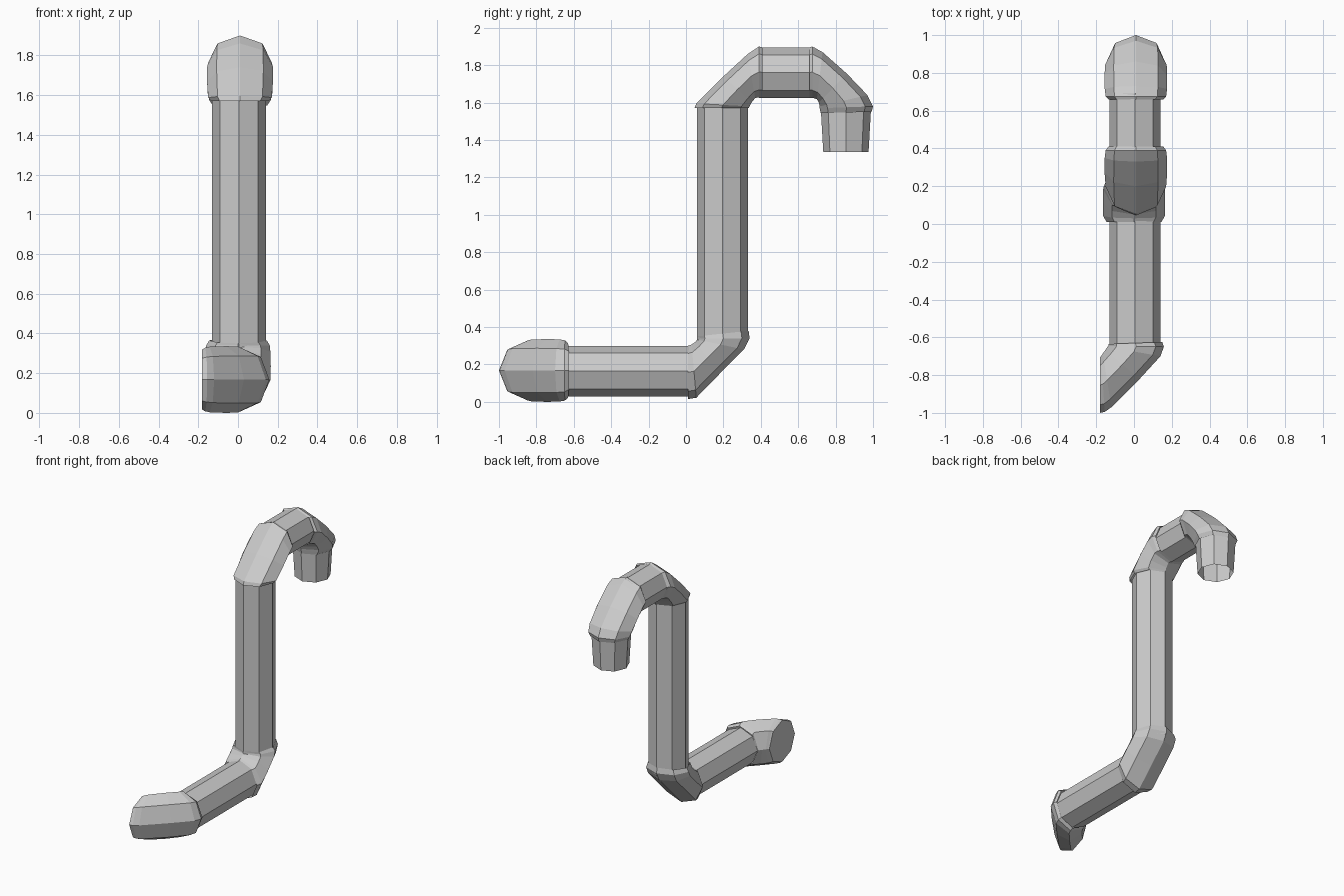
import bpy, bmesh
from math import cos, sin, pi
from mathutils import Vector

if "Cube" in bpy.data.objects:
    bpy.data.objects.remove(bpy.data.objects["Cube"])

SIDES = 8


def loft(name, rings, caps=()):
    """Skin octagonal rings given as (centre, half axis a, half axis b)."""
    bm = bmesh.new()
    loops = []
    for c, a, b in rings:
        loops.append([bm.verts.new(c + a * cos(2 * pi * i / SIDES) + b * sin(2 * pi * i / SIDES))
                      for i in range(SIDES)])
    for p, q in zip(loops, loops[1:]):
        for i in range(SIDES):
            j = (i + 1) % SIDES
            bm.faces.new((p[i], p[j], q[j], q[i]))
    for k in caps:
        bm.faces.new(loops[k])
    bmesh.ops.recalc_face_normals(bm, faces=bm.faces)
    me = bpy.data.meshes.new(name)
    bm.to_mesh(me)
    bm.free()
    ob = bpy.data.objects.new(name, me)
    bpy.context.collection.objects.link(ob)
    return ob


def pipe(name, start, end, r0, r1, a, b):
    a, b = Vector(a), Vector(b)
    return loft(name, [(Vector(start), a * r0, b * r0), (Vector(end), a * r1, b * r1)])


def elbow(name, place, side, sections, caps=()):
    """sections: outer point, inner point (in the bend plane), half width."""
    rings = []
    for outer, inner, w in sections:
        o, i = Vector(place(*outer)), Vector(place(*inner))
        rings.append(((o + i) / 2, (o - i) / 2, Vector(side) * w))
    return loft(name, rings, caps)


X, Y, Z = (1, 0, 0), (0, 1, 0), (0, 0, 1)

# straight runs
pipe("floor_pipe", (.005, -.64, .165), (.005, .03, .165), .135, .135, X, Z)
pipe("upright_pipe", (.005, .195, .32), (.005, .195, 1.58), .136, .136, X, Y)
pipe("top_pipe", (.005, .39, 1.76), (.005, .69, 1.76), .134, .134, X, Z)
pipe("spout", (.005, .855, 1.58), (.005, .855, 1.335), .135, .121, X, Y)

# elbow from floor pipe to upright
elbow("lower_elbow", lambda y, z: (0, y, z), X, [
    ((.01, .015), (.01, .30), .145),
    ((.055, .022), (.03, .307), .163),
    ((.18, .15), (.05, .32), .165),
    ((.31, .28), (.06, .333), .163),
    ((.34, .34), (.06, .34), .16),
    ((.335, .38), (.057, .35), .145)])

# elbow from upright to top pipe
elbow("upper_elbow", lambda y, z: (.01, y, z), X, [
    ((.045, 1.57), (.335, 1.57), .145),
    ((.055, 1.595), (.34, 1.58), .16),
    ((.20, 1.74), (.35, 1.60), .166),
    ((.33, 1.86), (.37, 1.625), .165),
    ((.39, 1.90), (.39, 1.628), .16),
    ((.41, 1.895), (.41, 1.628), .145)])

# elbow from top pipe down to the spout
elbow("spout_elbow", lambda y, z: (.01, y, z), X, [
    ((.66, 1.895), (.66, 1.628), .145),
    ((.675, 1.90), (.675, 1.626), .16),
    ((.73, 1.87), (.70, 1.618), .165),
    ((.86, 1.755), (.71, 1.60), .166),
    ((.97, 1.64), (.715, 1.58), .163),
    ((1.0, 1.58), (.715, 1.57), .155),
    ((.992, 1.55), (.72, 1.545), .137)])

# closed foot turning to the left
elbow("foot_elbow", lambda x, y: (x, y, .168), Z, [
    ((.15, -.625), (-.135, -.635), .145),
    ((.158, -.65), (-.135, -.645), .161),
    ((.14, -.70), (-.14, -.65), .166),
    ((.03, -.82), (-.15, -.665), .168),
    ((-.12, -.97), (-.165, -.685), .165),
    ((-.155, -.995), (-.175, -.70), .16),
    ((-.18, -1.0), (-.18, -.705), .152)], caps=(-1,))
